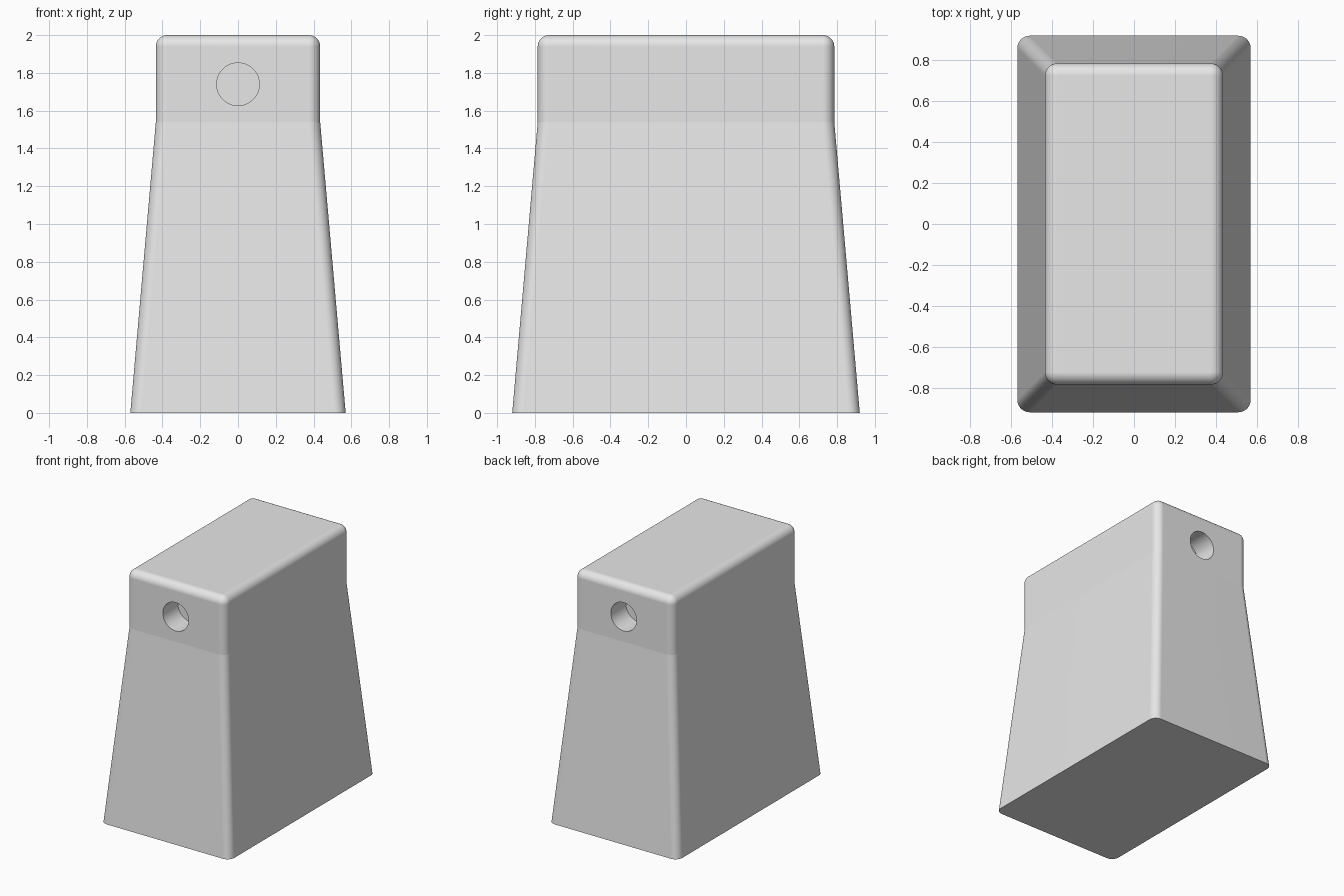
import bpy, bmesh
from math import sin, cos, pi, radians
from mathutils import Matrix

cube = bpy.data.objects.get("Cube")
if cube:
    bpy.data.objects.remove(cube, do_unlink=True)

SEG = 8            # segments per rounded edge
ROUND = 0.06       # edge radius
NECK_Z, TOP_Z = 1.54, 2.0
NECK_X, NECK_Y = 0.435, 0.785

grey = bpy.data.materials.new("plain grey")
grey.use_nodes = True
grey.diffuse_color = (0.8, 0.8, 0.8, 1)
grey.node_tree.nodes["Principled BSDF"].inputs["Base Color"].default_value = (0.8, 0.8, 0.8, 1)


def ring(bm, hx, hy, r, z):
    """Rounded rectangle of half sizes hx, hy and corner radius r."""
    verts = []
    for k, (sx, sy) in enumerate([(1, 1), (-1, 1), (-1, -1), (1, -1)]):
        for i in range(SEG + 1):
            a = (k + i / SEG) * pi / 2
            verts.append(bm.verts.new((sx * (hx - r) + r * cos(a),
                                       sy * (hy - r) + r * sin(a), z)))
    return verts


# Body: tapered block, straight neck and rounded top, lofted through rings
bm = bmesh.new()
rings = [ring(bm, 0.57, 0.92, ROUND, 0), ring(bm, NECK_X, NECK_Y, ROUND, NECK_Z)]
for i in range(SEG + 1):
    a = i / SEG * pi / 2
    r = ROUND * cos(a)
    inset = ROUND - r
    rings.append(ring(bm, NECK_X - inset, NECK_Y - inset, r, TOP_Z - ROUND + ROUND * sin(a)))
for low, high in zip(rings, rings[1:]):
    for i in range(len(low)):
        j = (i + 1) % len(low)
        bm.faces.new((low[i], low[j], high[j], high[i]))
bm.faces.new(rings[0][::-1])
bm.faces.new(rings[-1])
bmesh.ops.remove_doubles(bm, verts=bm.verts, dist=1e-5)
bmesh.ops.recalc_face_normals(bm, faces=bm.faces)
mesh = bpy.data.meshes.new("body")
bm.to_mesh(mesh)
bm.free()
body = bpy.data.objects.new("body", mesh)
bpy.context.collection.objects.link(body)
mesh.materials.append(grey)

# Blind round holes in the front and back of the neck
DEPTH = 0.19
bm = bmesh.new()
for side in (-1, 1):
    place = Matrix.Translation((0, side * NECK_Y, 1.74)) @ Matrix.Rotation(pi / 2, 4, 'X')
    bmesh.ops.create_cone(bm, cap_ends=True, segments=48, radius1=0.113,
                          radius2=0.113, depth=2 * DEPTH, matrix=place)
cut_mesh = bpy.data.meshes.new("hole_cutter")
bm.to_mesh(cut_mesh)
bm.free()
cut_mesh.materials.append(grey)
cutter = bpy.data.objects.new("hole_cutter", cut_mesh)
bpy.context.collection.objects.link(cutter)

bpy.ops.object.select_all(action='DESELECT')
body.select_set(True)
bpy.context.view_layer.objects.active = body
mod = body.modifiers.new("holes", 'BOOLEAN')
mod.operation = 'DIFFERENCE'
mod.solver = 'EXACT'
mod.object = cutter
bpy.ops.object.modifier_apply(modifier=mod.name)
bpy.data.objects.remove(cutter, do_unlink=True)

# Smooth rounded edges, with a crisp crease where the neck meets the taper
bpy.ops.object.shade_smooth_by_angle(angle=radians(30))
verts = body.data.vertices
for edge in body.data.edges:
    if all(abs(verts[v].co.z - NECK_Z) < 1e-3 for v in edge.vertices):
        edge.use_edge_sharp = True
weighted = body.modifiers.new("flat_sides", 'WEIGHTED_NORMAL')
weighted.keep_sharp = True
